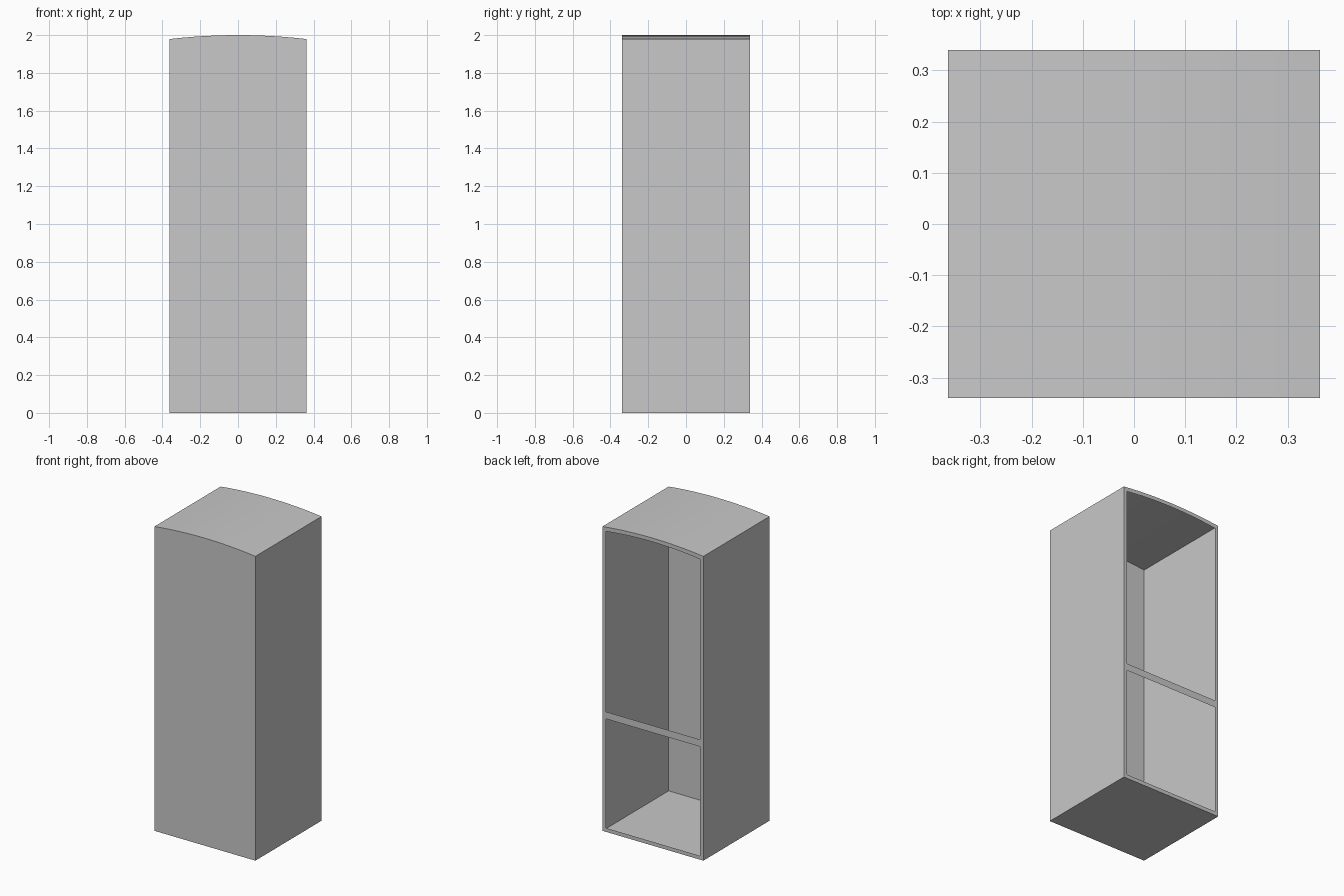
import bpy
import bmesh

if "Cube" in bpy.data.objects:
    bpy.data.objects.remove(bpy.data.objects["Cube"])

W, D = 0.363, 0.34          # half width, half depth
SEAM, EDGE, TOP = 1.905, 1.979, 2.0
T = 0.025                   # width of the rear frame
BAR = (0.735, 0.781)        # crossbar height range
SEG = 12

grey = bpy.data.materials.new("plain grey")
grey.diffuse_color = (0.58, 0.58, 0.58, 1)
grey.use_nodes = True
grey.node_tree.nodes["Principled BSDF"].inputs["Base Color"].default_value = grey.diffuse_color


def make_part(name, faces, smooth=False):
    """Thin sheet part from a list of polygons."""
    bm = bmesh.new()
    for pts in faces:
        bm.faces.new([bm.verts.new(p) for p in pts])
    bmesh.ops.remove_doubles(bm, verts=bm.verts, dist=1e-5)
    bmesh.ops.recalc_face_normals(bm, faces=bm.faces)
    mesh = bpy.data.meshes.new(name)
    bm.to_mesh(mesh)
    bm.free()
    mesh.materials.append(grey)
    ob = bpy.data.objects.new(name, mesh)
    bpy.context.collection.objects.link(ob)
    if smooth:
        bpy.ops.object.select_all(action='DESELECT')
        ob.select_set(True)
        bpy.context.view_layer.objects.active = ob
        bpy.ops.object.shade_smooth_by_angle()
    return ob


def upright(x0, x1, z0, z1, y):
    """Rectangle facing front or back."""
    return [(x0, y, z0), (x1, y, z0), (x1, y, z1), (x0, y, z1)]


def side(x, z0, z1):
    return [(x, -D, z0), (x, D, z0), (x, D, z1), (x, -D, z1)]


# Cabinet body: floor, front and side walls, open rear frame with crossbar
I = W - T
levels = [0, T, BAR[0], BAR[1], SEAM]
body = [[(-W, -D, 0), (-W, D, 0), (W, D, 0), (W, -D, 0)],
        upright(-W, W, 0, SEAM, -D), side(-W, 0, SEAM), side(W, 0, SEAM)]
for z0, z1 in zip(levels, levels[1:]):
    body.append(upright(-W, -I, z0, z1, D))
    body.append(upright(I, W, z0, z1, D))
body.append(upright(-I, I, 0, T, D))
body.append(upright(-I, I, *BAR, D))
make_part("cabinet_body", body)

# Arched cap: curved roof, arched front, side strips and rear arch frame
rise = TOP - EDGE
R = (W * W + rise * rise) / (2 * rise)
arc = []
for i in range(SEG + 1):
    x = -W + 2 * W * i / SEG
    arc.append((x, TOP - R + (R * R - x * x) ** 0.5))
inner = [(x * I / W, z - T) for x, z in arc]

cap = [side(-W, SEAM, EDGE), side(W, SEAM, EDGE),
       [(-W, -D, SEAM), (W, -D, SEAM)] + [(x, -D, z) for x, z in reversed(arc)]]
for a, b, c, d in zip(arc, arc[1:], inner[1:], inner):
    cap.append([(a[0], -D, a[1]), (b[0], -D, b[1]), (b[0], D, b[1]), (a[0], D, a[1])])
    cap.append([(p[0], D, p[1]) for p in (a, b, c, d)])
for s in (-1, 1):
    cap.append([(s * W, D, SEAM), (s * I, D, SEAM),
                (s * I, D, EDGE - T), (s * W, D, EDGE)])
make_part("arched_cap", cap, smooth=True)
